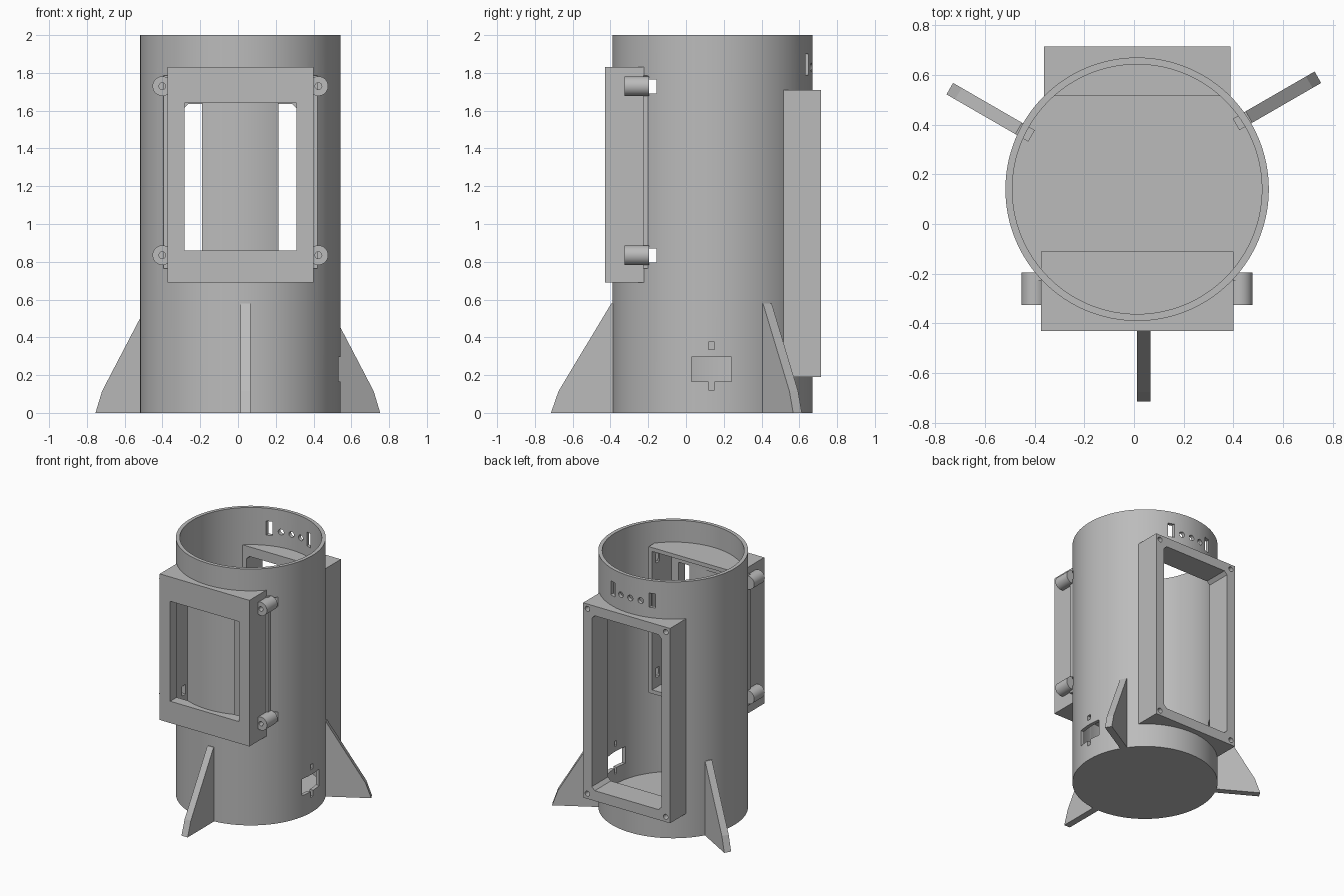
import bpy, bmesh
from math import radians, pi
from mathutils import Matrix, Vector

if "Cube" in bpy.data.objects:
    bpy.data.objects.remove(bpy.data.objects["Cube"])

CX, CY = 0.0125, 0.14          # axis of the tube
R_OUT, R_IN = 0.53, 0.502

grey = bpy.data.materials.new("plain grey")
grey.use_nodes = True
grey.diffuse_color = (0.5, 0.5, 0.5, 1)
grey.node_tree.nodes["Principled BSDF"].inputs["Base Color"].default_value = (0.5, 0.5, 0.5, 1)


def finish(name, bm):
    bmesh.ops.recalc_face_normals(bm, faces=bm.faces)
    mesh = bpy.data.meshes.new(name)
    bm.to_mesh(mesh)
    bm.free()
    mesh.materials.append(grey)
    obj = bpy.data.objects.new(name, mesh)
    bpy.context.scene.collection.objects.link(obj)
    return obj


def box(name, x, y, z, chamfer=0):
    """Box from (min, max) ranges, x measured from the tube axis."""
    bm = bmesh.new()
    size = [b - a for a, b in (x, y, z)]
    mid = Vector([(a + b) / 2 for a, b in (x, y, z)]) + Vector((CX, 0, 0))
    bmesh.ops.create_cube(bm, size=1, matrix=Matrix.Translation(mid) @ Matrix.Diagonal((*size, 1)))
    if chamfer:
        along_y = [e for e in bm.edges if abs((e.verts[0].co - e.verts[1].co).y) > 1e-4]
        bmesh.ops.bevel(bm, geom=along_y, offset=chamfer, segments=1, affect="EDGES")
    return finish(name, bm)


def rod(name, x, z, r, y, sides=32):
    """Cylinder along y, x measured from the tube axis."""
    bm = bmesh.new()
    place = Matrix.Translation((CX + x, (y[0] + y[1]) / 2, z)) @ Matrix.Rotation(pi / 2, 4, "X")
    bmesh.ops.create_cone(bm, cap_ends=True, segments=sides, radius1=r, radius2=r,
                          depth=y[1] - y[0], matrix=place)
    return finish(name, bm)


def drum(name, r, z0, z1):
    bm = bmesh.new()
    bmesh.ops.create_cone(bm, cap_ends=True, segments=128, radius1=r, radius2=r, depth=z1 - z0,
                          matrix=Matrix.Translation((CX, CY, (z0 + z1) / 2)))
    return finish(name, bm)


def cut(obj, cutters):
    """Subtract the cutters, bake the result and remove the helpers."""
    for c in cutters:
        c.hide_render = True
        mod = obj.modifiers.new("cut", "BOOLEAN")
        mod.operation, mod.solver, mod.object = "DIFFERENCE", "EXACT", c
    graph = bpy.context.evaluated_depsgraph_get()
    baked = bpy.data.meshes.new_from_object(obj.evaluated_get(graph))
    obj.modifiers.clear()
    obj.data = baked
    for c in cutters:
        bpy.data.objects.remove(c)
    return obj


def smooth(obj):
    bpy.ops.object.select_all(action="DESELECT")
    obj.select_set(True)
    bpy.context.view_layer.objects.active = obj
    bpy.ops.object.shade_smooth_by_angle(angle=radians(30))


HINGE_Z = (0.835, 1.73)


# Openings shared by several parts
def front_cavity():
    return box("cutter", (-0.357, 0.357), (-0.35, -0.05), (0.72, 1.80))


def rear_opening():
    return box("cutter", (-0.3, 0.3), (0.4, 0.8), (0.27, 1.635), chamfer=0.025)


def latch_slots():
    return [box("cutter", (-0.6, 0.6), (-0.2, -0.155), (z - 0.04, z + 0.035)) for z in HINGE_Z]


# Tube with closed floor, port cutouts on the side and controls at the top rear
tube = drum("tube_body", R_OUT, 0, 2)
port = [box("cutter", (0.4, 0.6), (0.03, 0.24), (0.165, 0.295)),
        box("cutter", (0.4, 0.6), (0.12, 0.15), (0.12, 0.2)),
        box("cutter", (0.4, 0.6), (0.12, 0.15), (0.335, 0.375))]
controls = [box("cutter", (x - 0.023, x + 0.023), (0.5, 0.8), (1.79, 1.90)) for x in (-0.17, 0.17)]
controls += [rod("cutter", x, 1.83, 0.022, (0.5, 0.8)) for x in (-0.085, 0, 0.085)]
cut(tube, [drum("cutter", R_IN, 0.04, 2.1), front_cavity(), rear_opening()]
    + latch_slots() + port + controls)
smooth(tube)

# Front display housing: hollow box with a window
housing = box("front_housing", (-0.387, 0.387), (-0.43, -0.11), (0.69, 1.83))
cut(housing, [front_cavity(), box("cutter", (-0.297, 0.297), (-0.5, -0.3), (0.86, 1.64))]
    + latch_slots())

# Rear door frame with blind screw holes in its corners
frame = box("rear_frame", (-0.375, 0.375), (0.515, 0.715), (0.19, 1.71))
cut(frame, [rear_opening()] + [rod("cutter", x, z, 0.02, (0.62, 0.8), 24)
                               for x in (-0.338, 0.338) for z in (0.23, 1.672)])
smooth(frame)

# Hinge strips and screw barrels on both sides of the housing
for side, s in (("right", -1), ("left", 1)):
    box(side + "_hinge_strip", sorted((s * 0.38, s * 0.408)), (-0.228, -0.2), (0.765, 1.785))
    for level, z in zip(("lower", "upper"), HINGE_Z):
        barrel = rod(f"{side}_{level}_barrel", s * 0.413, z, 0.052, (-0.325, -0.195))
        cut(barrel, [rod("cutter", s * 0.413, z, 0.018, (-0.4, -0.22), 20)])
        smooth(barrel)

# Three stabilising fins set into the tube wall
PROFILE = [(0.475, 0.01), (0.475, 0.58), (0.535, 0.58), (0.815, 0.115), (0.855, 0), (0.52, 0)]
for name, angle in (("front_fin", -90), ("left_fin", 30), ("right_fin", 150)):
    bm = bmesh.new()
    face = bm.faces.new([bm.verts.new((r, 0, z)) for r, z in PROFILE])
    slab = bmesh.ops.extrude_face_region(bm, geom=[face])["geom"]
    bmesh.ops.translate(bm, vec=(0, 0.053, 0), verts=[v for v in slab if isinstance(v, bmesh.types.BMVert)])
    bm.transform(Matrix.Translation((CX, CY, 0)) @ Matrix.Rotation(radians(angle), 4, "Z"))
    finish(name, bm)
